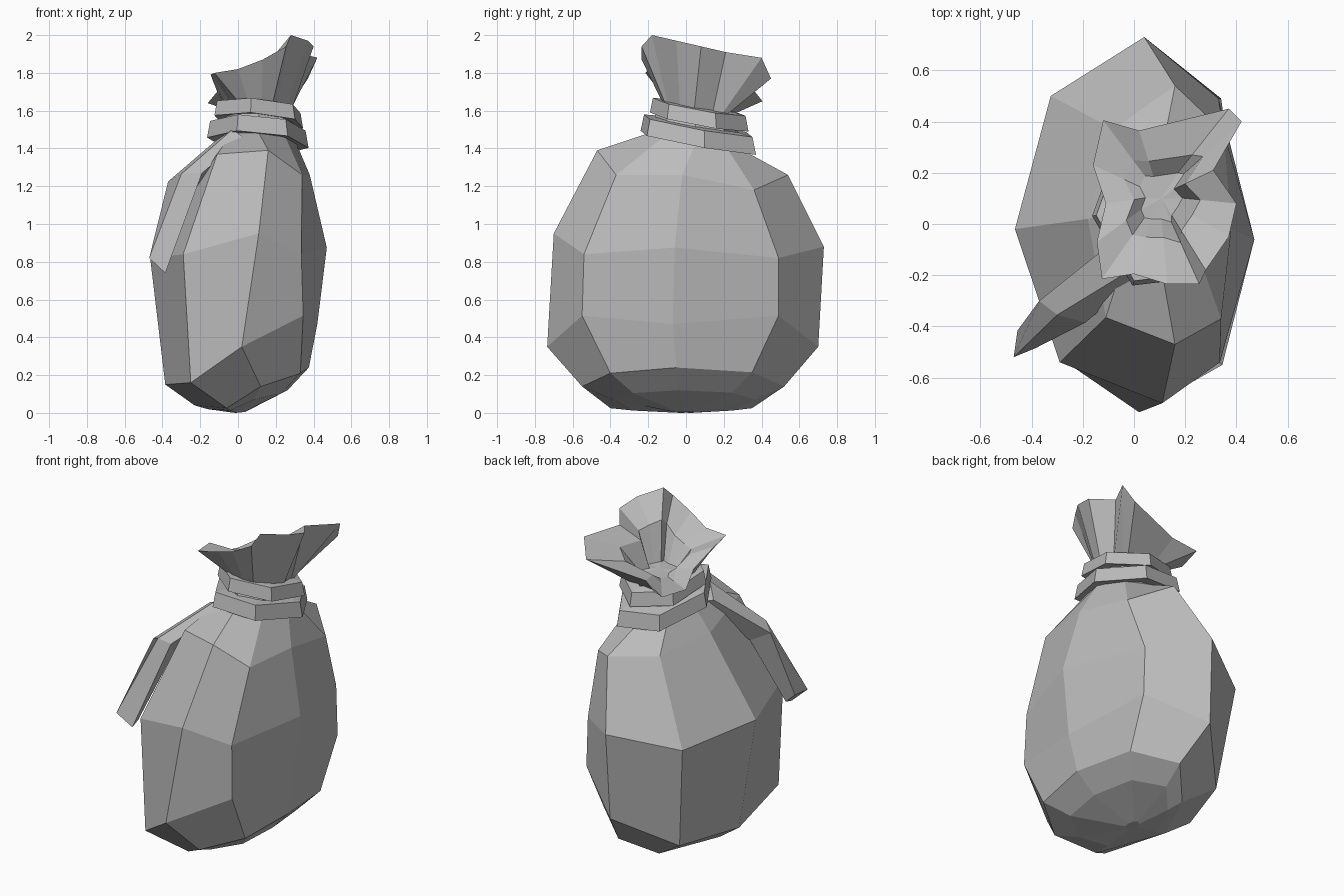
import bpy
import bmesh
import math
from mathutils import Vector

default_cube = bpy.data.objects.get("Cube")
if default_cube:
    bpy.data.objects.remove(default_cube, do_unlink=True)


def make_material(name, colour):
    material = bpy.data.materials.new(name)
    material.use_nodes = True
    material.diffuse_color = colour
    shader = material.node_tree.nodes["Principled BSDF"]
    shader.inputs["Base Color"].default_value = colour
    shader.inputs["Roughness"].default_value = 0.8
    return material


cloth = make_material("plain grey cloth", (0.5, 0.5, 0.5, 1))


def loft(name, rings, cap_start=True, cap_end=True, closed=False):
    """Skin a series of equal point rings with flat faces."""
    bm = bmesh.new()
    loops = [[bm.verts.new(point) for point in ring] for ring in rings]
    pairs = list(zip(loops, loops[1:]))
    if closed:
        pairs.append((loops[-1], loops[0]))
    for lower, upper in pairs:
        count = len(lower)
        for i in range(count):
            j = (i + 1) % count
            bm.faces.new((lower[i], lower[j], upper[j], upper[i]))
    # Caps are fans around a middle point
    for wanted, loop in ((cap_start, loops[0]), (cap_end, loops[-1])):
        if wanted and not closed:
            middle = sum((v.co for v in loop), Vector()) / len(loop)
            hub = bm.verts.new(middle)
            for i, vert in enumerate(loop):
                bm.faces.new((vert, loop[(i + 1) % len(loop)], hub))
    bmesh.ops.recalc_face_normals(bm, faces=bm.faces)
    mesh = bpy.data.meshes.new(name)
    bm.to_mesh(mesh)
    bm.free()
    mesh.materials.append(cloth)
    obj = bpy.data.objects.new(name, mesh)
    bpy.context.collection.objects.link(obj)
    return obj


def tilted_ring(sides, centre, radius_x, radius_y, start=0.0):
    """Ellipse that dips towards the back and the left, like the tied neck."""
    cx, cy, cz = centre
    points = []
    for i in range(sides):
        angle = start + math.tau * i / sides
        dx, dy = radius_x * math.cos(angle), radius_y * math.sin(angle)
        points.append((cx + dx, cy + dy, cz - 0.08 * dx - 0.18 * dy))
    return points


# Sack body: eight columns, starting at the front and going round by +x
bottom = [(.12, -.55, .14), (.33, -.4, .21), (.375, -.05, .24), (.32, .35, .215),
          (.1, .52, .14), (-.06, .35, .025), (-.23, 0, .04), (-.06, -.4, .025)]
belly_low = [(.02, -.735, .35), (.345, -.55, .515), (.42, -.07, .47), (.34, .49, .515),
             (.03, .7, .35), (-.25, .42, .15), (-.385, .03, .15), (-.25, -.55, .16)]
belly_high = [(.11, -.7, .95), (.335, -.54, .84), (.47, -.06, .875), (.33, .49, .82),
              (.04, .73, .88), (-.325, .5, .79), (-.465, -.02, .82), (-.29, -.54, .84)]
shoulder = [(.16, -.47, 1.39), (.34, -.37, 1.26), (.38, -.02, 1.26), (.35, .36, 1.18),
            (.16, .54, 1.26), (-.08, .37, 1.26), (-.18, .02, 1.3), (-.11, -.365, 1.37)]
# The underside rounds off to a low point
underside = [(x * .7, y * .7, z * .5) for x, y, z in bottom]
keel = [(x * .1, y * .1, z * .02) for x, y, z in bottom]
gather = tilted_ring(8, (.11, .05, 1.44), .2, .24, -math.pi / 2)
throat = tilted_ring(8, (.11, .05, 1.62), .17, .19, -math.pi / 2)
loft("sack_body", [keel, underside, bottom, belly_low, belly_high, shoulder, gather, throat])


# Two tied bands round the neck
def band(name, centre, radius_x, radius_y, height, start):
    x, y, z = centre
    profile = [(.7, -.4), (1, -.5), (.94, .5), (.7, .6)]
    rings = [tilted_ring(6, (x, y, z + height * rise), radius_x * grow,
                         radius_y * grow, start) for grow, rise in profile]
    loft(name, rings, closed=True)


band("lower_band", (.105, .065, 1.475), .27, .335, .09, .1)
band("upper_band", (.11, .07, 1.58), .25, .265, .08, .35)

# Crumpled mouth: a pleated rim flaring from the neck and folding back inside
rim = [(.37, -.05, 1.97), (.4, .08, 1.94), (.31, .21, 1.91), (.42, .4, 1.88),
       (.37, .45, 1.77), (.02, .365, 1.7), (-.12, .405, 1.65), (-.16, .23, 1.64),
       (-.11, .08, 1.7), (-.145, -.07, 1.79), (-.125, -.215, 1.8), (0, -.195, 1.82),
       (.13, -.235, 1.87), (.255, -.235, 1.94), (.28, -.18, 2)]
mouth_centre = Vector((.1, .11, 1.64))


def shrink(point, index, spread, level):
    offset = Vector(point) - mouth_centre
    # Alternate folds stand in and out
    pleat = spread * (1.06 if index % 2 else 0.94)
    return mouth_centre + Vector((offset.x * pleat, offset.y * pleat, offset.z * level))


neck_end = []
for point in rim:
    angle = math.atan2(point[1] - mouth_centre.y, point[0] - mouth_centre.x)
    dx, dy = .17 * math.cos(angle), .18 * math.sin(angle)
    neck_end.append((.11 + dx, .06 + dy, 1.6 - .08 * dx - .18 * dy))
fold = [shrink(p, i, .5, .68) for i, p in enumerate(rim)]
floor = [shrink(p, i, .28, .05) for i, p in enumerate(rim)]
loft("sack_mouth", [neck_end, rim, fold, floor], cap_start=False)

# Loose end of the tie, bent over the shoulder
tie_start = [(-.12, -.1, 1.44), (-.03, -.19, 1.5), (.03, -.2, 1.46), (-.02, -.1, 1.4)]
tie_bend = [(-.37, -.3, 1.225), (-.3, -.355, 1.265), (-.19, -.385, 1.27), (-.25, -.27, 1.16)]
tie_tip = [(-.455, -.416, .82), (-.47, -.52, .82), (-.385, -.485, .74), (-.39, -.42, .76)]
loft("tie_end", [tie_start, tie_bend, tie_tip])
